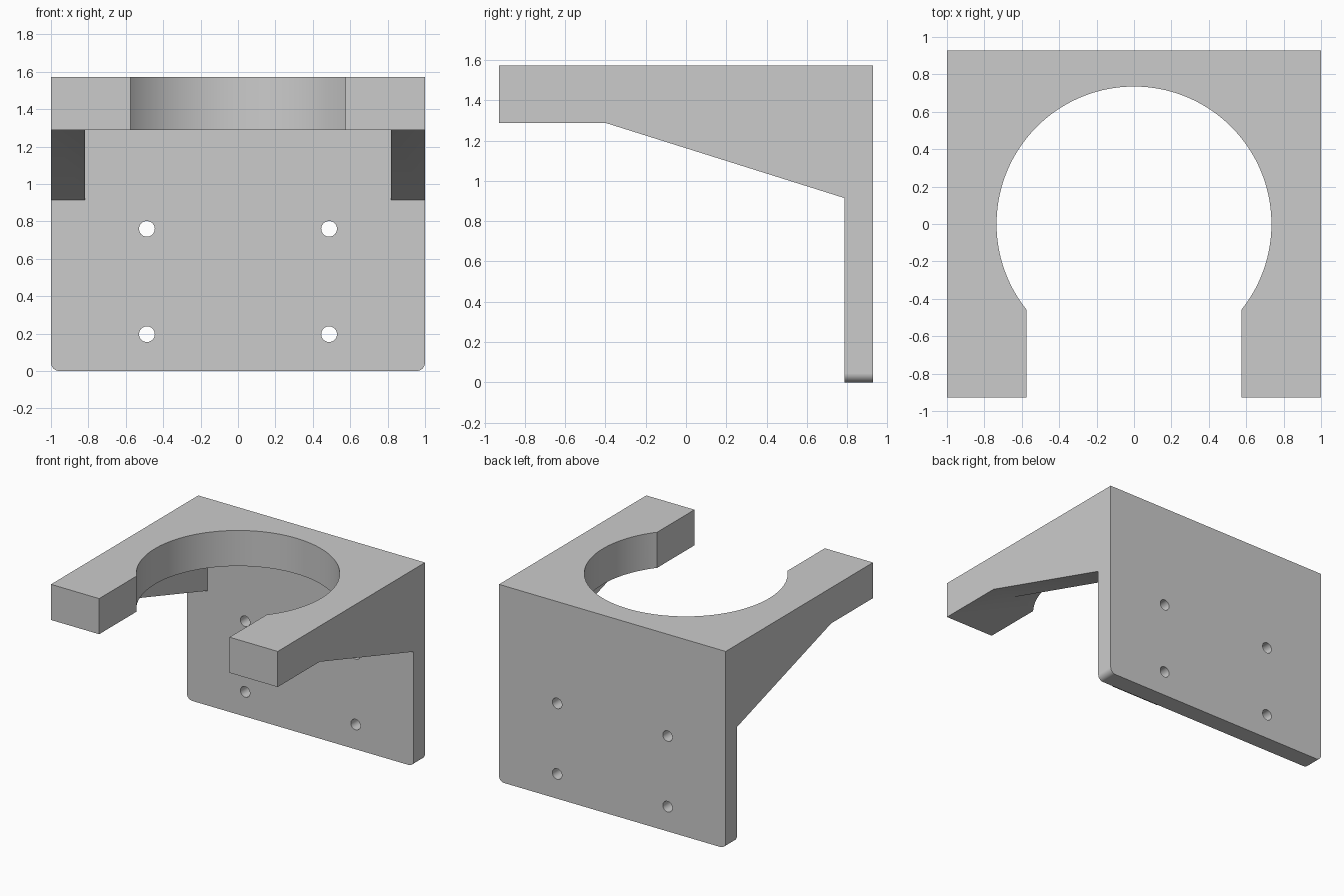
import bpy, bmesh, math
from mathutils import Vector

if "Cube" in bpy.data.objects:
    bpy.data.objects.remove(bpy.data.objects["Cube"])


def prism(name, outline, axis, start, end):
    """Extrude a 2D outline along axis x (y,z), y (x,z) or z (x,y)."""
    place = {'x': lambda a, b, t: (t, a, b),
             'y': lambda a, b, t: (a, t, b),
             'z': lambda a, b, t: (a, b, t)}[axis]
    bm = bmesh.new()
    face = bm.faces.new([bm.verts.new(place(a, b, start)) for a, b in outline])
    new = bmesh.ops.extrude_face_region(bm, geom=[face])['geom']
    bmesh.ops.translate(bm, vec=Vector(place(0, 0, end - start)),
                        verts=[v for v in new if isinstance(v, bmesh.types.BMVert)])
    bmesh.ops.recalc_face_normals(bm, faces=bm.faces)
    mesh = bpy.data.meshes.new(name)
    bm.to_mesh(mesh)
    bm.free()
    ob = bpy.data.objects.new(name, mesh)
    bpy.context.collection.objects.link(ob)
    return ob


def arc(cx, cy, r, a0, a1, n):
    angles = [math.radians(a0 + (a1 - a0) * i / n) for i in range(n + 1)]
    return [(cx + r * math.cos(a), cy + r * math.sin(a)) for a in angles]


def cut(target, cutter):
    cutter.hide_render = True
    mod = target.modifiers.new(cutter.name, 'BOOLEAN')
    mod.operation, mod.solver, mod.object = 'DIFFERENCE', 'EXACT', cutter
    bpy.context.view_layer.objects.active = target
    bpy.ops.object.modifier_apply(modifier=mod.name)
    bpy.data.objects.remove(cutter)


# Bracket body: side profile extruded across the full width
Y, TOP, SHELF, WALL = 0.928, 1.572, 1.288, 0.786
side = [(-Y, TOP), (-Y, SHELF), (-0.40, SHELF), (WALL, 0.915),
        (WALL, 0), (Y, 0), (Y, TOP)]
bracket = prism("bracket", side, 'x', -1, 1)

# Rounded lower corners of the back plate
bm = bmesh.new()
bm.from_mesh(bracket.data)
corners = [e for e in bm.edges
           if all(v.co.z < 0.001 for v in e.verts)
           and abs(e.verts[0].co.x - e.verts[1].co.x) < 0.001]
bmesh.ops.bevel(bm, geom=corners, offset=0.045, segments=8, profile=0.5,
                affect='EDGES')
bm.to_mesh(bracket.data)
bm.free()

# Space between the two side gussets
gap = [(-0.40, SHELF), (-0.40, 0.6), (WALL, 0.6), (WALL, SHELF)]
cut(bracket, prism("gusset_gap", gap, 'x', -0.818, 0.818))

# Round opening with a slot to the front
R, SLOT = 0.735, 0.575
a = math.degrees(math.acos(SLOT / R))
opening = arc(0, 0, R, -a, 180 + a, 96) + [(-SLOT, -1.2), (SLOT, -1.2)]
cut(bracket, prism("opening", opening, 'z', 1.1, 1.8))

# Four screw holes
for x in (-0.487, 0.487):
    for z in (0.197, 0.76):
        cut(bracket, prism("screw_hole", arc(x, z, 0.042, 0, 348.75, 31), 'y', 0.6, 1.1))

# Smooth curved walls, flat faces kept flat
bpy.ops.object.select_all(action='DESELECT')
bracket.select_set(True)
bpy.context.view_layer.objects.active = bracket
bpy.ops.object.shade_smooth_by_angle(angle=math.radians(30))
bracket.modifiers.new("flat_faces", 'WEIGHTED_NORMAL').keep_sharp = True
